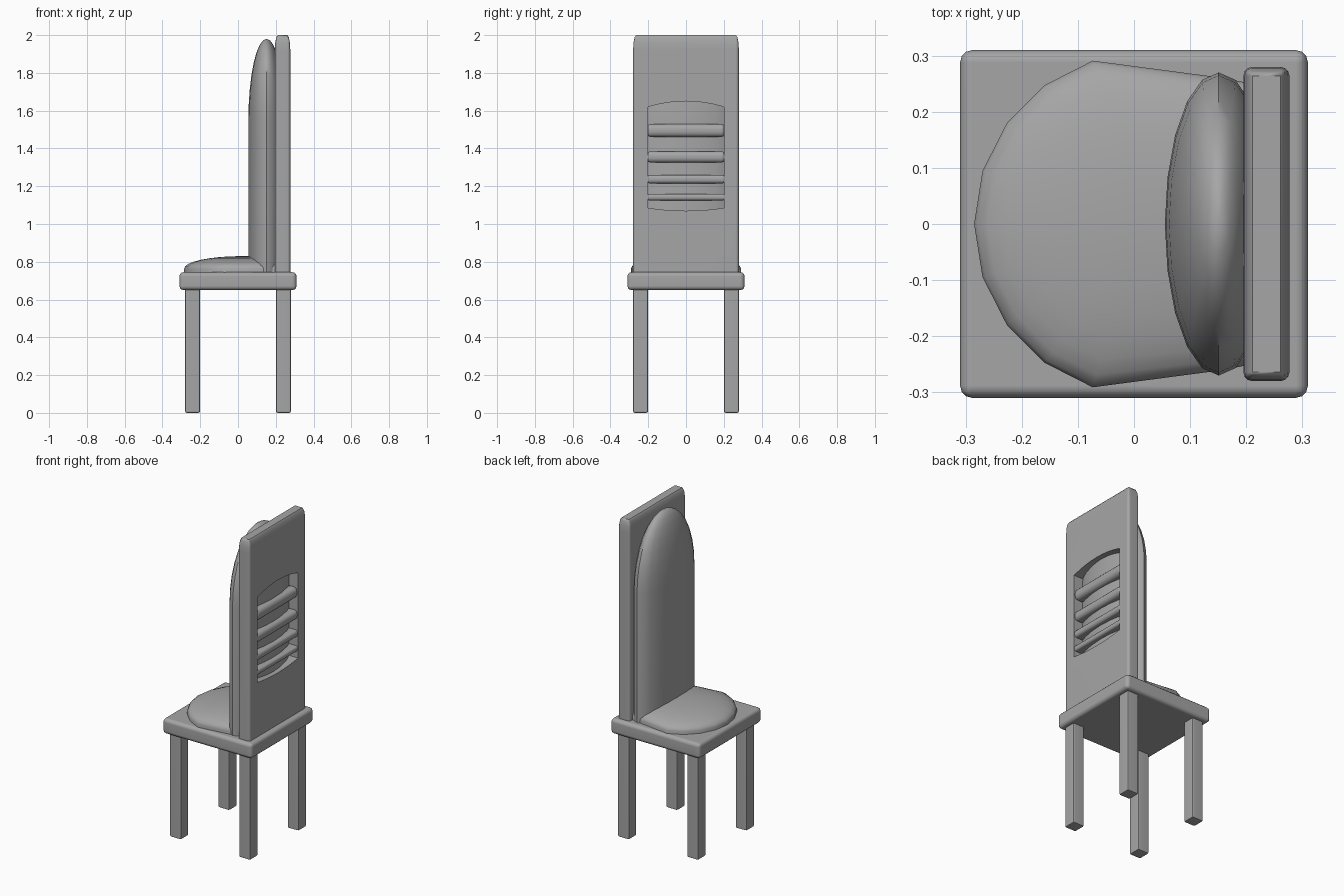
import bpy, bmesh, math
from mathutils import Vector

cube = bpy.data.objects.get("Cube")
if cube:
    bpy.data.objects.remove(cube, do_unlink=True)

GREY = (0.38, 0.38, 0.38, 1)
grey = bpy.data.materials.new("plain_grey")
grey.use_nodes = True
grey.diffuse_color = GREY
grey.node_tree.nodes["Principled BSDF"].inputs["Base Color"].default_value = GREY


def finish(name, bm):
    """Turn a bmesh into a named, coloured object."""
    bmesh.ops.recalc_face_normals(bm, faces=bm.faces)
    mesh = bpy.data.meshes.new(name)
    bm.to_mesh(mesh)
    bm.free()
    mesh.materials.append(grey)
    obj = bpy.data.objects.new(name, mesh)
    bpy.context.collection.objects.link(obj)
    return obj


def smooth(obj, weighted=False):
    obj.data.shade_smooth()
    obj.data.set_sharp_from_angle(angle=math.radians(40))
    if weighted:
        mod = obj.modifiers.new("even_shading", 'WEIGHTED_NORMAL')
        mod.keep_sharp = True


def box(name, low, high, bevel, stretch=1, segments=3):
    """Rounded box; stretch lengthens the rounding along z."""
    low, high = Vector(low), Vector(high)
    size, middle = high - low, (low + high) / 2
    bm = bmesh.new()
    bmesh.ops.create_cube(bm, size=1)
    bmesh.ops.scale(bm, vec=(size.x, size.y, size.z / stretch), verts=bm.verts)
    bmesh.ops.bevel(bm, geom=bm.edges[:], offset=bevel, segments=segments,
                    profile=0.5, affect='EDGES', clamp_overlap=True)
    bmesh.ops.scale(bm, vec=(1, 1, stretch), verts=bm.verts)
    bmesh.ops.translate(bm, vec=middle, verts=bm.verts)
    return finish(name, bm)


def dome(radii, centre, skirt, shape=None):
    """Half ellipsoid with a straight wall below it."""
    bm = bmesh.new()
    bmesh.ops.create_uvsphere(bm, u_segments=20, v_segments=16, radius=1)
    bmesh.ops.delete(bm, geom=[v for v in bm.verts if v.co.z < -0.001], context='VERTS')
    rim = [e for e in bm.edges if e.is_boundary]
    bmesh.ops.scale(bm, vec=radii, verts=bm.verts)
    wall = bmesh.ops.extrude_edge_only(bm, edges=rim)["geom"]
    bmesh.ops.translate(bm, vec=(0, 0, -skirt),
                        verts=[g for g in wall if isinstance(g, bmesh.types.BMVert)])
    bmesh.ops.holes_fill(bm, edges=[e for e in bm.edges if e.is_boundary])
    if shape:
        for v in bm.verts:
            shape(v.co)
    bmesh.ops.translate(bm, vec=centre, verts=bm.verts)
    return bm


# Seat board and four legs
smooth(box("seat", (-0.31, -0.31, 0.65), (0.31, 0.31, 0.745), 0.022), True)
for x, depth in ((-0.24, "right"), (0.24, "left")):
    for y, end in ((-0.24, "front"), (0.24, "rear")):
        leg = box(f"leg_{end}_{depth}", (x - 0.04, y - 0.04, 0),
                  (x + 0.04, y + 0.04, 0.67), 0.01, segments=2)
        smooth(leg, True)

# Tall back board with an arched opening
back = box("back_board", (0.195, -0.28, 0.66), (0.277, 0.28, 2.0), 0.016, stretch=5)
bm = bmesh.new()
steps = [i / 8 * 2 - 1 for i in range(9)]
outline = [(0.2 * t, 1.65 - 0.03 * t * t) for t in steps]
outline += [(-0.2 * t, 1.07 + 0.015 * t * t) for t in steps]
face = bm.faces.new([bm.verts.new((0.1, y, z)) for y, z in outline])
sweep = bmesh.ops.extrude_face_region(bm, geom=[face])["geom"]
bmesh.ops.translate(bm, vec=(0.3, 0, 0),
                    verts=[g for g in sweep if isinstance(g, bmesh.types.BMVert)])
cutter = finish("opening_cutter", bm)
cut = back.modifiers.new("opening", 'BOOLEAN')
cut.operation, cut.solver, cut.object = 'DIFFERENCE', 'EXACT', cutter
bpy.context.view_layer.objects.active = back
bpy.ops.object.modifier_apply(modifier=cut.name)
bpy.data.objects.remove(cutter, do_unlink=True)
smooth(back, True)

# Rounded slats, thinner toward the bottom
for i, (low, high) in enumerate(((1.125, 1.16), (1.215, 1.26), (1.325, 1.385), (1.46, 1.53))):
    slat = box(f"back_slat_{i + 1}", (0.2, -0.21, low), (0.275, 0.21, high),
               (high - low) * 0.38)
    smooth(slat, True)

# Arched back cushion
smooth(finish("back_cushion", dome((0.096, 0.27, 0.43), (0.151, 0, 1.55), 0.82)))


# Seat cushion, drawn out toward the back board
def draw_out(co):
    if co.x > -0.001:
        edge = min(1, math.hypot(co.x, co.y) / 0.306)
        co.x = min(co.x + 0.14 * edge, 0.2)
        co.y *= 1 - 0.15 * edge


smooth(finish("seat_cushion", dome((0.306, 0.306, 0.066), (0.021, 0, 0.764), 0.03, draw_out)))
